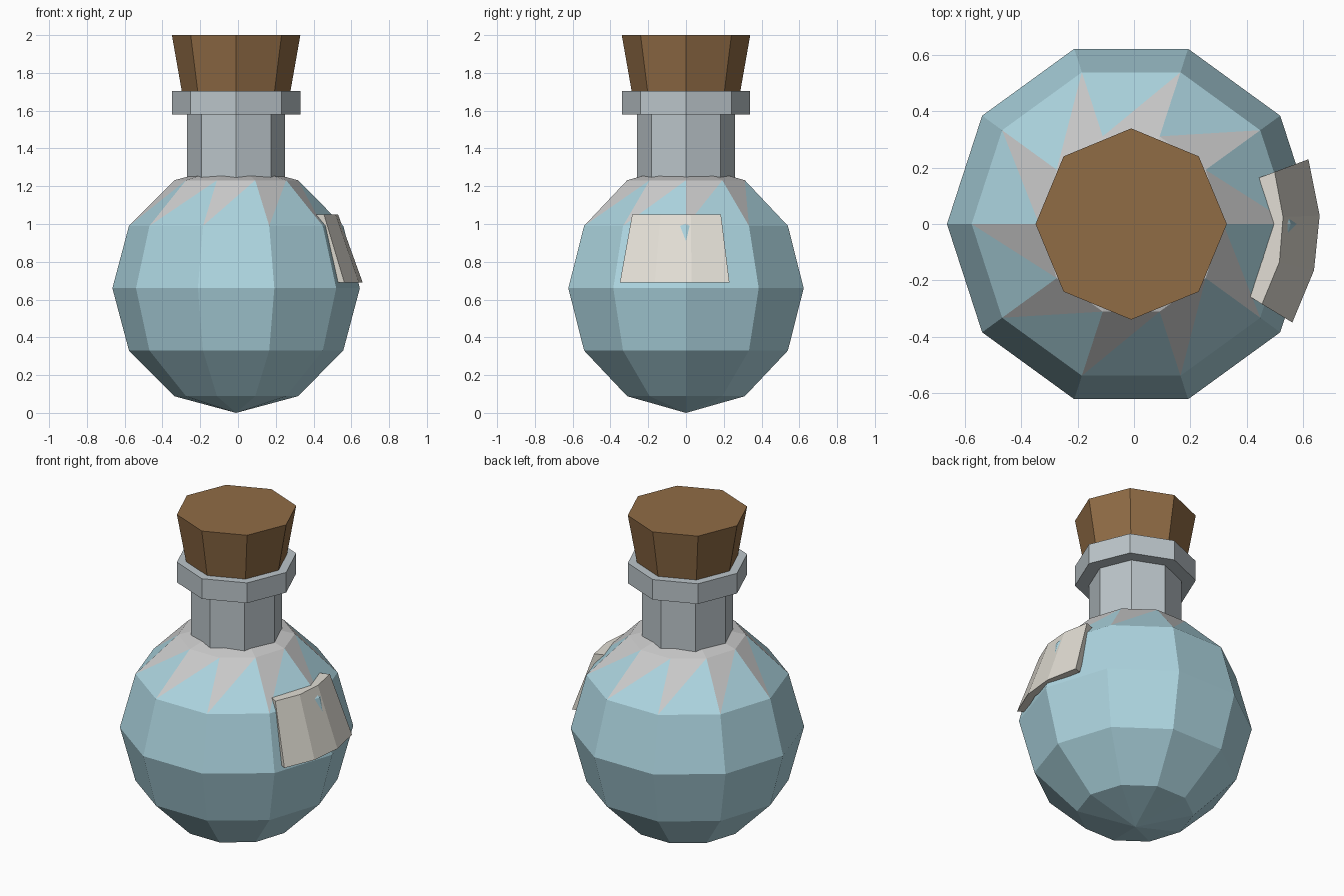
import bpy, bmesh
from math import sin, cos, pi

if "Cube" in bpy.data.objects:
    bpy.data.objects.remove(bpy.data.objects["Cube"])

CX = -0.01  # bottle axis


def material(name, rgb):
    m = bpy.data.materials.new(name)
    m.diffuse_color = (*rgb, 1)
    m.use_nodes = True
    m.node_tree.nodes["Principled BSDF"].inputs["Base Color"].default_value = m.diffuse_color
    return m


def finish(name, bm, *mats):
    bmesh.ops.recalc_face_normals(bm, faces=bm.faces)
    me = bpy.data.meshes.new(name)
    bm.to_mesh(me)
    bm.free()
    for m in mats:
        me.materials.append(m)
    ob = bpy.data.objects.new(name, me)
    bpy.context.collection.objects.link(ob)
    return ob


def ring(bm, r, z, n):
    return [bm.verts.new((CX + r * cos(2 * pi * i / n), r * sin(2 * pi * i / n), z))
            for i in range(n)]


def lathe(name, profile, n, mat):
    bm = bmesh.new()
    rings = [ring(bm, r, z, n) for r, z in profile]
    for a, b in zip(rings, rings[1:]):
        for i in range(n):
            j = (i + 1) % n
            bm.faces.new((a[i], a[j], b[j], b[i]))
    bm.faces.new(rings[0])
    bm.faces.new(rings[-1])
    return finish(name, bm, mat)


liquid = material("liquid_blue", (0.42, 0.67, 0.75))
glass = material("glass_grey", (0.50, 0.56, 0.59))
shoulder = material("shoulder_grey", (0.56, 0.58, 0.59))
cork = material("cork_brown", (0.28, 0.15, 0.06))
paper = material("label_paper", (0.76, 0.73, 0.66))

# Round flask: ten-sided ball, shoulder band split into blue and grey triangles
N, R = 10, 0.655
bm = bmesh.new()
rings = [ring(bm, R * sin(pi * k / 6), 0.66 - 0.66 * cos(pi * k / 6), N) for k in range(1, 6)]
bottom = bm.verts.new((CX, 0, 0))
top = bm.verts.new((CX, 0, 1.32))
for i in range(N):
    j = (i + 1) % N
    bm.faces.new((bottom, rings[0][j], rings[0][i]))
    bm.faces.new((top, rings[4][i], rings[4][j])).material_index = 1
    for a, b in zip(rings[:3], rings[1:4]):
        bm.faces.new((a[i], a[j], b[j], b[i]))
    a, b = rings[3], rings[4]
    bm.faces.new((a[i], a[j], b[j]))
    bm.faces.new((a[i], b[j], b[i])).material_index = 1
finish("flask_body", bm, liquid, shoulder)

# Neck with lip, and tapered stopper
lathe("neck", [(0.26, 1.21), (0.26, 1.58), (0.34, 1.58), (0.34, 1.705), (0.26, 1.705)], 8, glass)
lathe("stopper", [(0.28, 1.66), (0.34, 2.0)], 8, cork)

# Curved paper label wrapped on the right side
low = [(0.62, 0.23), (0.66, 0.03), (0.64, -0.165), (0.563, -0.35)]
high = [(0.50, 0.185), (0.53, 0.025), (0.517, -0.135), (0.455, -0.285)]
bm = bmesh.new()
cols = []
for (lx, ly), (hx, hy) in zip(low, high):
    cols.append([bm.verts.new(p) for p in (
        (lx, ly, 0.69), (hx, hy, 1.05),
        (hx * 0.89, hy * 0.89, 1.05), (lx * 0.93, ly * 0.93, 0.69))])
for a, b in zip(cols, cols[1:]):
    for k in range(4):
        m = (k + 1) % 4
        bm.faces.new((a[k], a[m], b[m], b[k]))
bm.faces.new(cols[0])
bm.faces.new(cols[-1])
finish("label", bm, paper)
